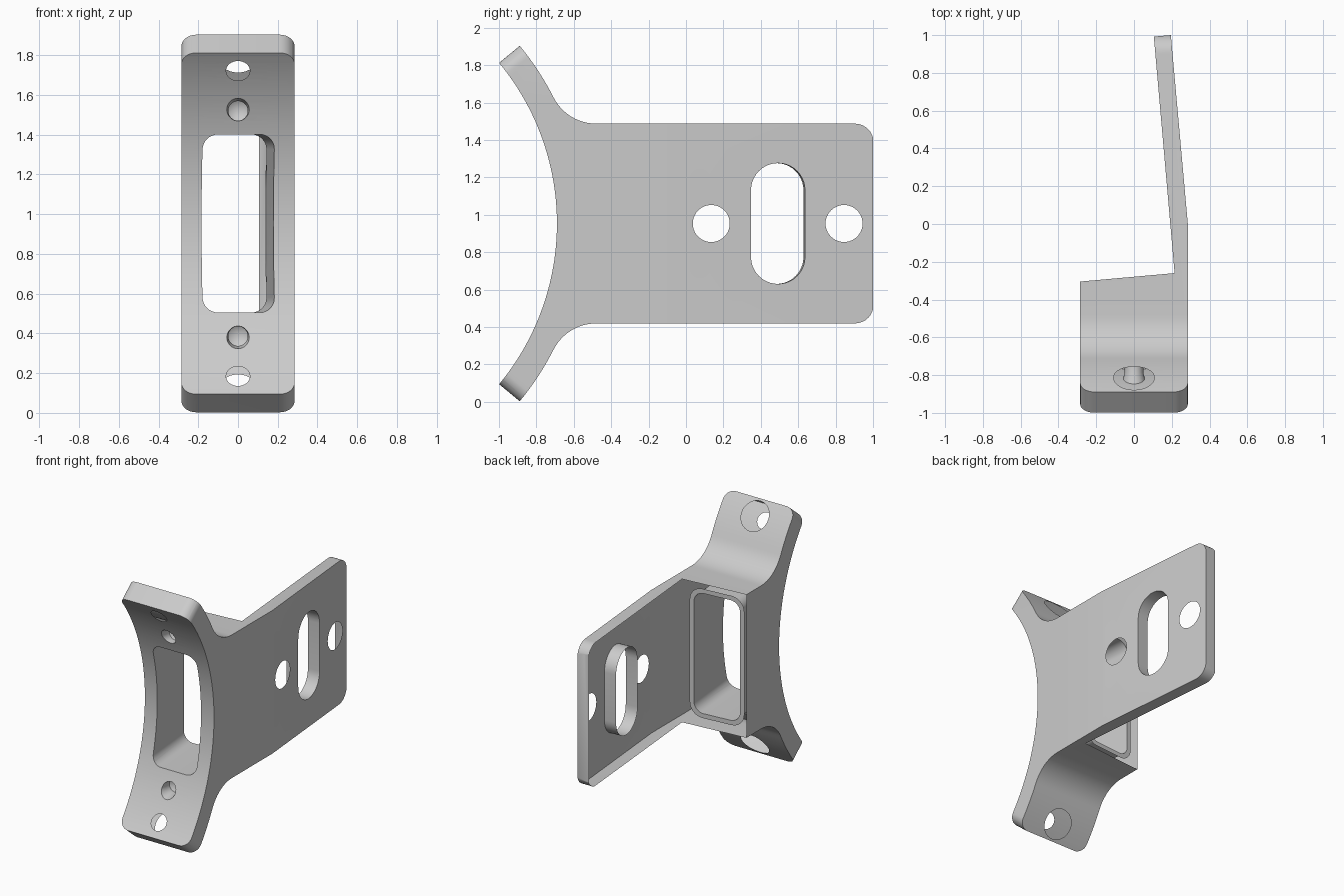
import bpy, bmesh
from math import sin, cos, pi, radians, atan2, asin, sqrt, hypot
from mathutils import Vector, Matrix

if "Cube" in bpy.data.objects:
    bpy.data.objects.remove(bpy.data.objects["Cube"])

ZC = 0.953                     # mid height
YC, R1, R2 = -2.038, 1.348, 1.491   # saddle arc centre and inner / outer radii
HW = 0.285                     # half width


def arc(cx, cy, r, a0, a1, n):
    return [(cx + r * cos(a0 + (a1 - a0) * i / n), cy + r * sin(a0 + (a1 - a0) * i / n))
            for i in range(n + 1)]


def frame(origin, x, y, z):
    m = Matrix((Vector(x), Vector(y), Vector(z))).transposed().to_4x4()
    m.translation = Vector(origin)
    return m


def prism(name, pts, lo, hi, m, tip=0, taper=1):
    """Extrude a 2D outline from lo to hi along local z, optionally tapered or pointed."""
    bm = bmesh.new()
    a = [bm.verts.new((u, v, lo)) for u, v in pts]
    b = [bm.verts.new((u * taper, v * taper, hi)) for u, v in pts]
    bm.faces.new(a[::-1])
    if tip:
        p = bm.verts.new((0, 0, hi + tip))
        for i in range(len(b)):
            bm.faces.new((b[i - 1], b[i], p))
    else:
        bm.faces.new(b)
    for i in range(len(pts)):
        bm.faces.new((a[i - 1], a[i], b[i], b[i - 1]))
    bm.transform(m)
    bm.normal_update()
    if bm.calc_volume(signed=True) < 0:
        bmesh.ops.reverse_faces(bm, faces=bm.faces)
    me = bpy.data.meshes.new(name)
    bm.to_mesh(me)
    bm.free()
    ob = bpy.data.objects.new(name, me)
    bpy.context.collection.objects.link(ob)
    return ob


def boolean(ob, cutter, op='DIFFERENCE'):
    cutter.hide_render = True
    mod = ob.modifiers.new("cut", 'BOOLEAN')
    mod.operation, mod.solver, mod.object = op, 'EXACT', cutter
    bpy.context.view_layer.objects.active = ob
    bpy.ops.object.modifier_apply(modifier=mod.name)
    bpy.data.objects.remove(cutter)


def circle(r, n=32, cx=0, cy=0):
    return arc(cx, cy, r, 0, 2 * pi, n)[:-1]


def rounded_rect(w, h, r, n=8):
    pts = []
    for k, (sx, sy) in enumerate(((1, 1), (-1, 1), (-1, -1), (1, -1))):
        pts += arc(sx * (w - r), sy * (h - r), r, k * pi / 2, (k + 1) * pi / 2, n)
    return pts


# side profile, upper half from the saddle middle round to the plate end
end = asin(0.859 / R1)
hh, fr = 0.534, 0.256          # plate half height, fillet radius
fy = YC + sqrt((R2 + fr) ** 2 - (hh + fr) ** 2)
fa = atan2(hh + fr, fy - YC)
half = arc(YC, 0, R1, 0, end, 28)
half += arc(YC, 0, R2, end, fa, 10)
half += arc(fy, hh + fr, fr, fa + pi, 1.5 * pi, 12)[1:]
half += arc(0.903, hh - 0.1, 0.1, pi / 2, 0, 8)
profile = half + [(y, -z) for y, z in reversed(half[1:])]
side = frame((0, 0, ZC), (0, 1, 0), (0, 0, 1), (1, 0, 0))
bracket = prism("mounting_bracket", profile, -HW, HW, side)

# plan outline leaves the thick saddle block and the tilted plate
plan = [(-.4, -1.2), (.4, -1.2), (.4, -.1), (.294, -.1), (.285, 0), (.195, 1.0),
        (.105, .992), (.215, -.26), (-.4, -.315)]
boolean(bracket, prism("plan_outline", plan, -0.5, 2.5, Matrix()), 'INTERSECT')

# window through the block, parallel to the plate, with a shallow rear step
s, c = sin(radians(5.1)), cos(radians(5.1))
win = frame((0, -0.72, ZC), (c, s, 0), (0, 0, -1), (-s, c, 0))
boolean(bracket, prism("window", rounded_rect(0.18, 0.448, 0.075), -0.3, 0.6, win))
boolean(bracket, prism("window_step", rounded_rect(0.213, 0.482, 0.1), 0.408, 0.62, win))

arm_frames = []
for sz in (1, -1):
    # rounded arm corners
    d, t = (0, cos(end), sz * sin(end)), (0, -sin(end), sz * cos(end))
    tipf = frame((0, YC + R1 * cos(end), ZC + sz * R1 * sin(end)), (1, 0, 0), t, d)
    for sx in (1, -1):
        r = 0.075
        pts = arc(HW - r, -r, r, pi / 2, 0, 8) + [(.4, -r), (.4, .1), (HW - r, .1)]
        boolean(bracket, prism("corner", [(sx * u, v) for u, v in pts], -0.15, 0.3, tipf))
    # counterbored arm hole
    a = asin(0.769 / R1)
    d, t = (0, cos(a), sz * sin(a)), (0, -sin(a), sz * cos(a))
    hole = frame((0, YC, ZC), (1, 0, 0), t, d)
    arm_frames.append(hole.inverted())
    boolean(bracket, prism("arm_hole", circle(0.06), R1 - 0.1, R2 + 0.1, hole))
    boolean(bracket, prism("counterbore", circle(0.108), R2 - 0.07, R2 + 0.1, hole))
    # blind drilled hole with a countersunk mouth
    drill = frame((0, -0.815, ZC + sz * 0.567), (1, 0, 0), (0, 0, 1), (0, 1, 0))
    boolean(bracket, prism("blind_hole", circle(0.049), -0.15, 0.075, drill, tip=0.03))
    boolean(bracket, prism("countersink", circle(0.07), -0.06, 0.03, drill, taper=0.7))

# plate holes and slot
for y in (0.135, 0.845):
    boolean(bracket, prism("plate_hole", circle(0.099, 40, y, 0), -0.1, 0.6, side))
slot = arc(0, 0.178, 0.145, 0, pi, 20) + arc(0, -0.178, 0.145, pi, 2 * pi, 20)
sf = frame((0.197, 0.488, ZC), (-s, c, 0), (0, 0, 1), (c, s, 0))
boolean(bracket, prism("slot", slot, -0.3, 0.3, sf))

# the shell is open: no inner plate face, no block back, no walls in the round holes
wi = win.inverted()


def is_open(f):
    co = [v.co for v in f.verts]
    if any(all(abs(hypot(p.y - y, p.z - ZC) - 0.099) < 0.003 for p in co) for y in (0.135, 0.845)):
        return True
    for m in arm_frames:
        q = [m @ p for p in co]
        if all(p.z > 0 and hypot(p.x, p.y) < 0.112 for p in q):
            return True
    w = [(wi @ p).z for p in co]
    if min(w) > 0.4 and max(w) > 0.42 and max(p.y for p in co) < -0.2:
        return True
    return f.normal.x < -0.9 and min(p.y for p in co) > -0.28


bm = bmesh.new()
bm.from_mesh(bracket.data)
bm.normal_update()
bmesh.ops.delete(bm, geom=[f for f in bm.faces if is_open(f)], context='FACES')
bm.to_mesh(bracket.data)
bm.free()

bpy.ops.object.select_all(action='DESELECT')
bracket.select_set(True)
bpy.context.view_layer.objects.active = bracket
bpy.ops.object.shade_smooth_by_angle(angle=radians(25))
